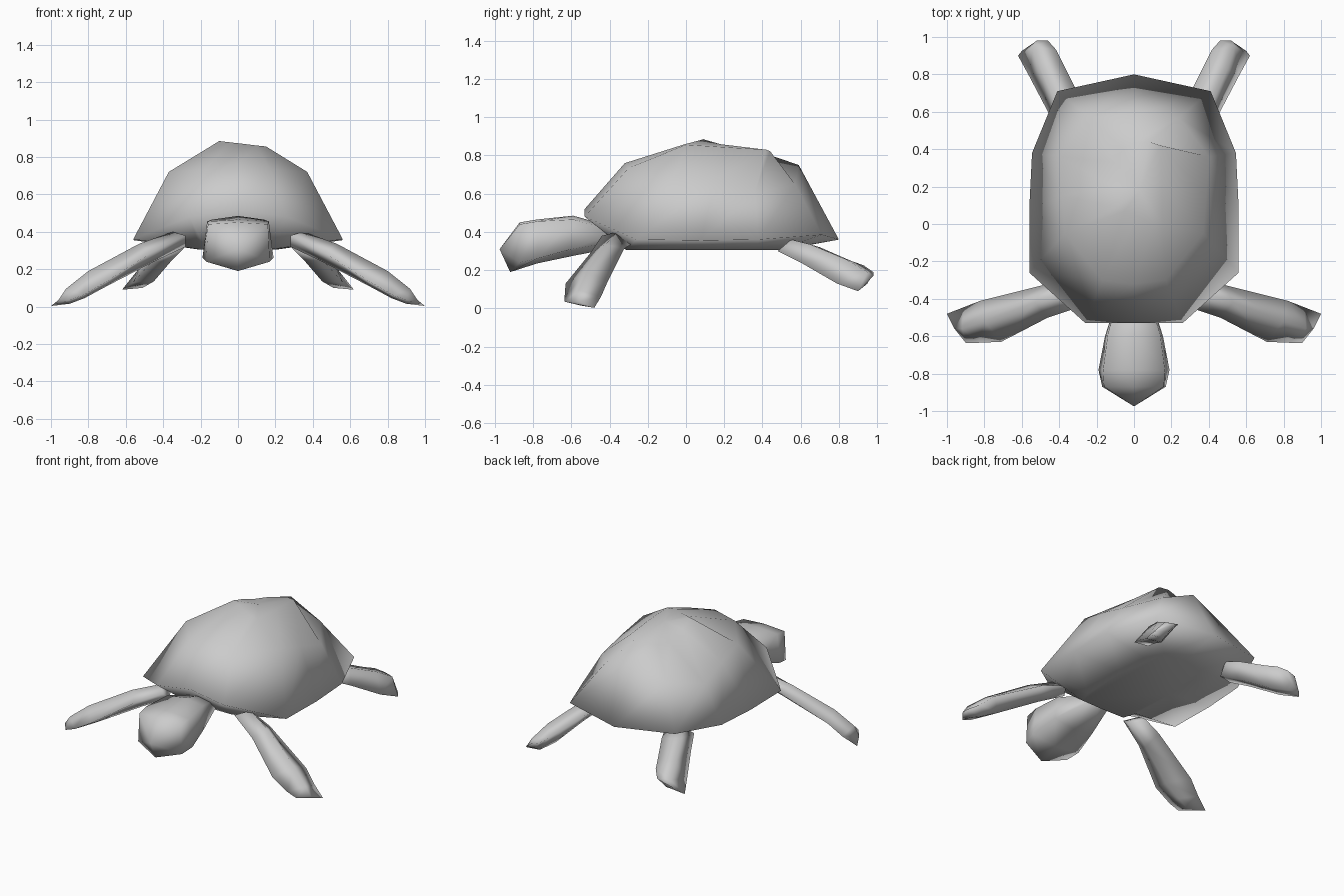
import bpy, bmesh


def loft(name, rings, mirror=False, tip=None):
    """Skin closed rings of equal length, cap the ends (optionally with a point)."""
    bm = bmesh.new()
    loops = [[bm.verts.new(p) for p in ring] for ring in rings]
    for a, b in zip(loops, loops[1:]):
        n = len(a)
        for i in range(n):
            j = (i + 1) % n
            bm.faces.new((a[i], a[j], b[j], b[i]))
    bm.faces.new(loops[0])
    last = loops[-1]
    if tip:
        t = bm.verts.new(tip)
        for i in range(len(last)):
            bm.faces.new((last[i], last[(i + 1) % len(last)], t))
    else:
        bm.faces.new(last)
    bmesh.ops.recalc_face_normals(bm, faces=bm.faces)
    for f in bm.faces:
        f.smooth = True
    me = bpy.data.meshes.new(name)
    bm.to_mesh(me)
    bm.free()
    ob = bpy.data.objects.new(name, me)
    bpy.context.collection.objects.link(ob)
    if mirror:
        ob.modifiers.new("Mirror", 'MIRROR').use_mirror_merge = False
    return ob


def full(half):
    """Complete a half ring whose first and last points lie on x = 0."""
    return half + [(-x, y, z) for x, y, z in reversed(half[1:-1])]


# Shell: belly, rim, shoulder and crown rings, front centre to back centre
belly = [(0, -.32, .31), (.17, -.31, .305), (.20, -.22, .305), (.21, .12, .305),
         (.20, .36, .305), (.15, .48, .305), (0, .50, .305)]
rim = [(0, -.53, .52), (.26, -.53, .48), (.56, -.26, .36), (.56, .08, .355),
       (.545, .38, .36), (.41, .71, .385), (0, .80, .36)]
shoulder = [(0, -.32, .76), (.17, -.30, .735), (.37, -.05, .72), (.385, .15, .67),
            (.40, .36, .605), (.24, .57, .65), (0, .59, .75)]
# The crown is lopsided: a ridge runs from front left to back right
crown = [(.02, .04, .871), (.10, .00, .861), (.15, .00, .856), (.15, .22, .842),
         (.14, .42, .83), (.08, .44, .823), (0, .43, .805),
         (-.06, .40, .80), (-.10, .33, .805), (-.11, .20, .85),
         (-.10, .09, .885), (-.05, .07, .879)]
loft("shell", [full(belly), full(rim), full(shoulder), crown], tip=(.03, .18, .859))

# Head: flat top, keeled chin, pointed nose, narrow neck
head_rings = [
    [(0, -.36, .42), (.07, -.36, .40), (.08, -.36, .35), (0, -.36, .32)],
    [(0, -.59, .485), (.14, -.59, .465), (.155, -.60, .31), (0, -.59, .275)],
    [(0, -.78, .465), (.165, -.78, .455), (.19, -.78, .26), (0, -.78, .235)],
    [(0, -.87, .45), (.16, -.87, .44), (.17, -.87, .24), (0, -.92, .19)],
]
loft("head", [full(r) for r in head_rings], tip=(0, -.975, .31))

# Front flippers: rings of back edge, top, front edge, bottom
loft("front_flippers", [
    [(.33, -.28, .34), (.35, -.36, .40), (.28, -.44, .38), (.28, -.36, .32)],
    [(.48, -.325, .31), (.53, -.42, .335), (.46, -.50, .29), (.45, -.42, .24)],
    [(.82, -.41, .14), (.80, -.52, .19), (.71, -.63, .13), (.70, -.52, .11)],
    [(.91, -.445, .06), (.92, -.56, .095), (.83, -.635, .06), (.82, -.53, .045)],
    [(1.0, -.48, .003), (.96, -.56, .035), (.90, -.635, .035), (.90, -.55, .015)],
], mirror=True)

# Rear flippers: rings of outer edge, top, inner edge, bottom
loft("rear_flippers", [
    [(.40, .48, .30), (.36, .55, .36), (.26, .60, .35), (.30, .50, .30)],
    [(.46, .60, .24), (.42, .65, .335), (.30, .70, .32), (.36, .63, .24)],
    [(.56, .79, .13), (.50, .83, .26), (.38, .86, .25), (.45, .81, .135)],
    [(.62, .90, .09), (.54, .95, .19), (.415, .93, .225), (.51, .90, .10)],
    [(.60, .925, .11), (.52, .98, .17), (.46, .98, .19), (.51, .95, .13)],
], mirror=True)
